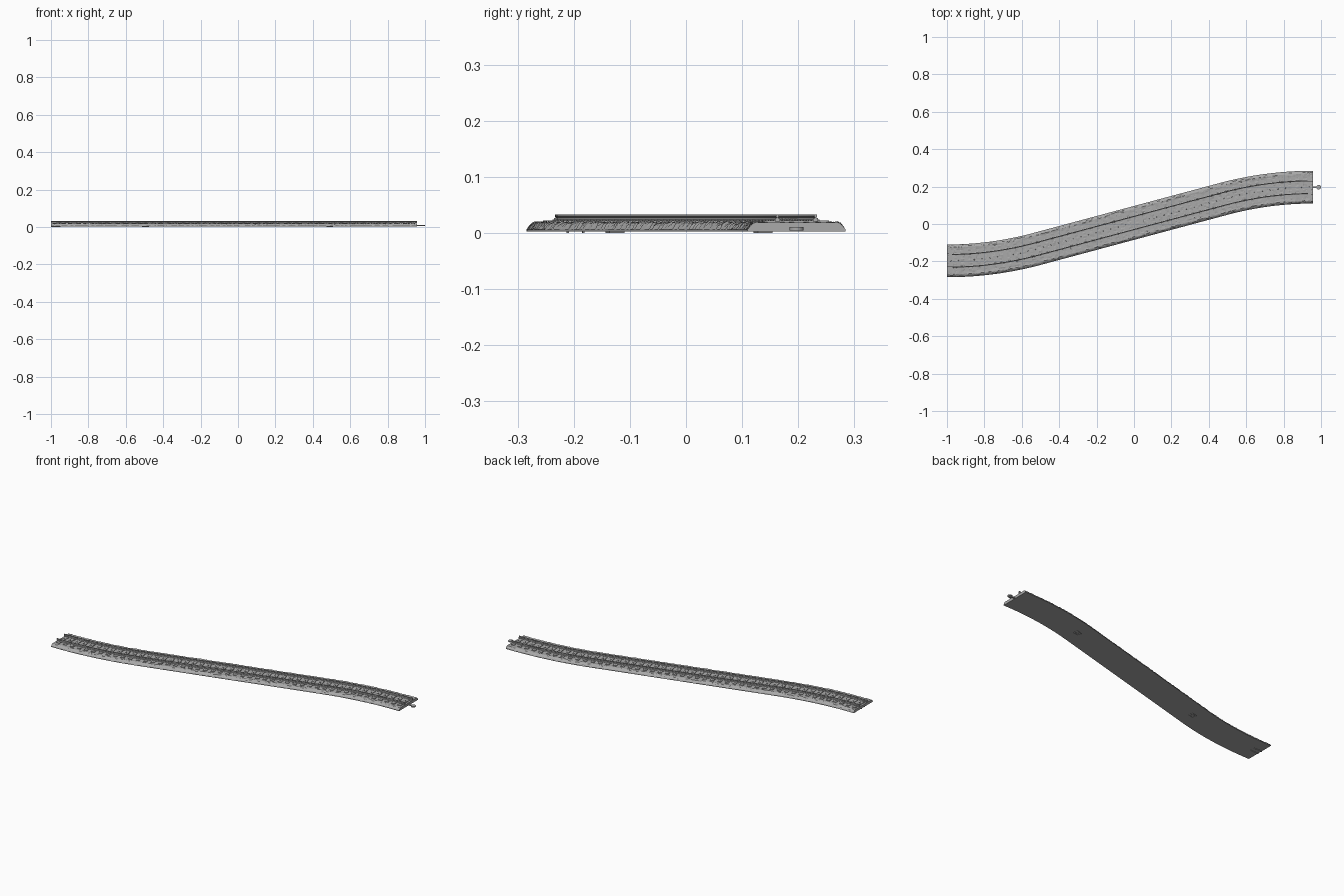
import bpy, bmesh, math, random
from mathutils import Vector, Matrix

random.seed(4)
cube = bpy.data.objects.get("Cube")
if cube:
    bpy.data.objects.remove(cube, do_unlink=True)


def material(name, value):
    m = bpy.data.materials.new(name)
    m.use_nodes = True
    col = (value, value, value, 1)
    m.diffuse_color = col
    m.node_tree.nodes["Principled BSDF"].inputs["Base Color"].default_value = col
    return m


grey = material("track grey", 0.4)

# Centreline: arc, straight, opposite arc
ANGLE = math.radians(15)
RADIUS = 1.85
MID_X = -0.0215
HALF_X, HALF_Y = 0.9785, 0.197
ARC = RADIUS * ANGLE
RUN = HALF_X - RADIUS * math.sin(ANGLE)
RISE = HALF_Y - RADIUS * (1 - math.cos(ANGLE))
STRAIGHT = math.hypot(RUN, RISE)
HALF = STRAIGHT + ARC


def centre(s):
    """Point and heading at signed distance s from the middle."""
    d, sign = abs(s), (1 if s >= 0 else -1)
    if d <= STRAIGHT:
        x, y, a = RUN * d / STRAIGHT, RISE * d / STRAIGHT, ANGLE
    else:
        a = ANGLE - (d - STRAIGHT) / RADIUS
        x = HALF_X - RADIUS * math.sin(a)
        y = HALF_Y - RADIUS * (1 - math.cos(a))
    return Vector((MID_X + sign * x, sign * y, 0)), a


def frame(s, side=0, z=0):
    p, a = centre(s)
    rot = Matrix.Rotation(a, 4, "Z")
    return Matrix.Translation(p) @ rot @ Matrix.Translation((0, side, z))


def finish(bm, name):
    bmesh.ops.recalc_face_normals(bm, faces=bm.faces)
    mesh = bpy.data.meshes.new(name)
    bm.to_mesh(mesh)
    bm.free()
    mesh.materials.append(grey)
    ob = bpy.data.objects.new(name, mesh)
    bpy.context.collection.objects.link(ob)
    return ob


def sweep(name, profile, steps, rough=0.0, fixed=()):
    """Closed (side, z) profile carried along the centreline."""
    bm = bmesh.new()
    rings = []
    for i in range(steps + 1):
        s = -HALF + 2 * HALF * i / steps
        r = rough if 0 < i < steps else 0
        ring = []
        for j, (side, z) in enumerate(profile):
            k = 0 if j in fixed else r
            ring.append(bm.verts.new(frame(s) @ Vector((
                random.uniform(-k, k), side + random.uniform(-k, k),
                z + random.uniform(-k, k)))))
        rings.append(ring)
    n = len(profile)
    for a, b in zip(rings, rings[1:]):
        for j in range(n):
            bm.faces.new((a[j], b[j], b[(j + 1) % n], a[(j + 1) % n]))
    bm.faces.new(rings[0])
    bm.faces.new(rings[-1])
    return finish(bm, name)


def add_box(bm, matrix, size):
    bmesh.ops.create_cube(bm, size=1, matrix=matrix @ Matrix.Diagonal((*size, 1)))


# Rough ballast bed with sloping shoulders
WIDTH = 0.0875
shoulder = [(WIDTH, 0.006), (0.083, 0.012), (0.078, 0.017), (0.072, 0.0195)]
top = [(0.064 - 0.008 * i, 0.0185) for i in range(17)]
left = [(-x, z) for x, z in reversed(shoulder)]
bed = [(WIDTH, 0.003)] + shoulder + top + left + [(-WIDTH, 0.003)]
sweep("ballast_bed", bed, 260, 0.0016, (0, 1, len(bed) - 2, len(bed) - 1))

# Rails: foot, web and head
half = [(0.004, 0.021), (0.004, 0.0225), (0.0013, 0.024), (0.0013, 0.028),
        (0.0025, 0.029), (0.0025, 0.0325)]
section = half + [(-x, z) for x, z in reversed(half)]
for name, side in (("left_rail", 0.034), ("right_rail", -0.034)):
    sweep(name, [(side + x, z) for x, z in section], 60)

# Sleepers, rail clips and centre contact studs
sleepers, clips, studs = bmesh.new(), bmesh.new(), bmesh.new()
COUNT = 48
for i in range(COUNT):
    s = -HALF + 2 * HALF * (i + 0.5) / COUNT
    add_box(sleepers, frame(s, 0, 0.0175), (0.02, 0.116, 0.009))
    for rail in (-0.034, 0.034):
        for edge in (-0.0052, 0.0052):
            add_box(clips, frame(s, rail + edge, 0.0225), (0.009, 0.004, 0.003))
    bmesh.ops.create_cone(studs, cap_ends=True, segments=8, radius1=0.003,
                          radius2=0.002, depth=0.004, matrix=frame(s, 0, 0.0235))
finish(sleepers, "sleepers")
finish(clips, "rail_clips")
finish(studs, "contact_studs")

# Coupling tongue at the right end
bm = bmesh.new()
add_box(bm, frame(HALF, 0, 0.0075) @ Matrix.Translation((0.01, 0, 0)),
        (0.044, 0.008, 0.005))
bmesh.ops.create_cone(bm, cap_ends=True, segments=20, radius1=0.0125, radius2=0.0125,
                      depth=0.006, matrix=frame(HALF, 0, 0.0075) @ Matrix.Translation((0.0305, 0, 0)))
finish(bm, "coupling_tongue")

# Rail joiners at both ends
bm = bmesh.new()
for end in (-1, 1):
    for rail in (-0.034, 0.034):
        add_box(bm, frame(end * (HALF - 0.014), rail, 0.0235), (0.028, 0.009, 0.006))
finish(bm, "rail_joiners")

# Underside mounting bosses and the socket at the left end
bm = bmesh.new()
for s in (-0.49, 0.53):
    for side in (-0.012, 0.012):
        add_box(bm, frame(s, side, 0.002), (0.03, 0.003, 0.004))
    for along in (-0.0135, 0.0135):
        add_box(bm, frame(s + along, 0, 0.002), (0.003, 0.024, 0.004))
for side in (-0.014, 0.014):
    add_box(bm, frame(-HALF + 0.025, side, 0.002), (0.05, 0.004, 0.004))
finish(bm, "underside_bosses")
